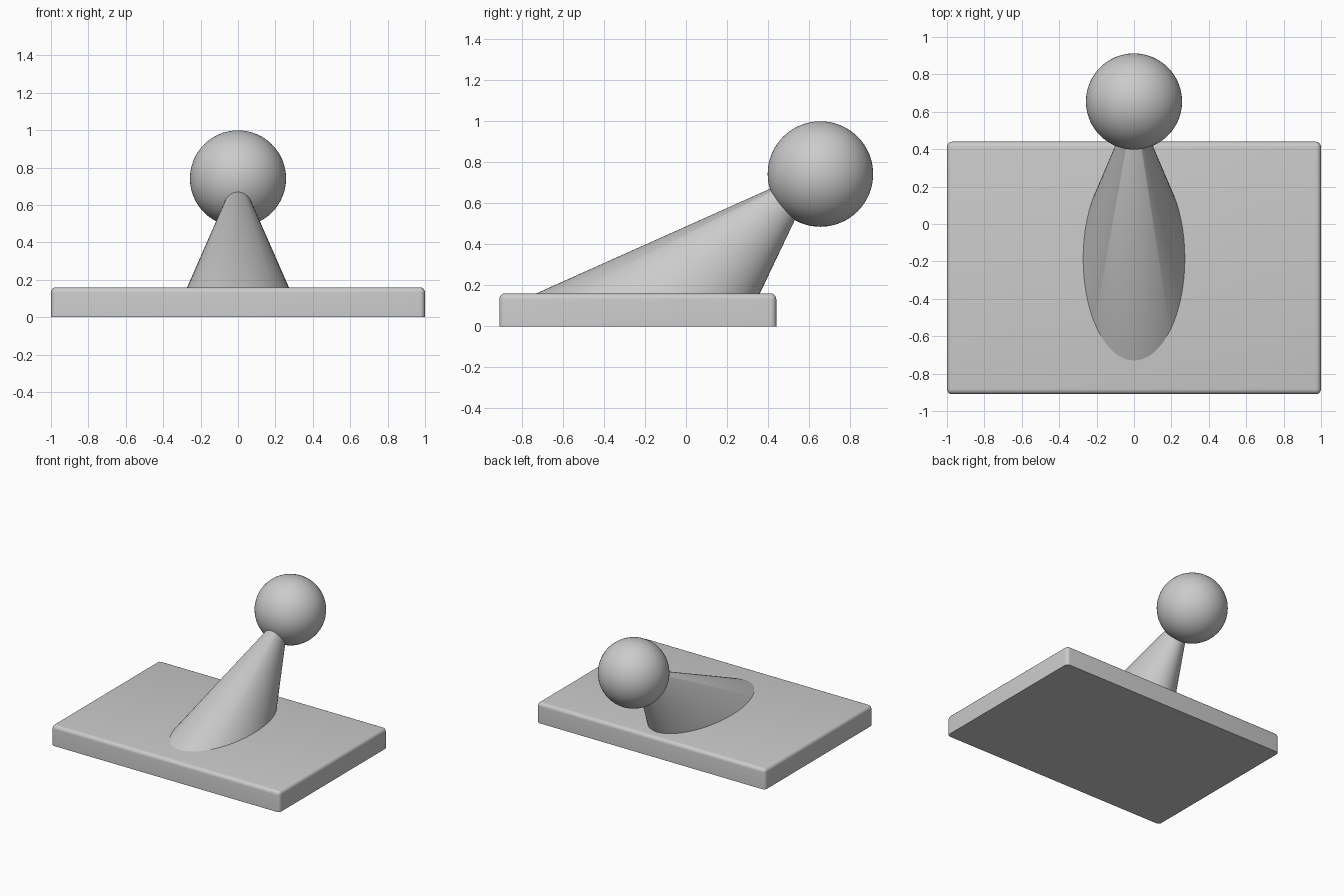
import bpy, bmesh, math
from mathutils import Vector

cube = bpy.data.objects.get("Cube")
if cube:
    bpy.data.objects.remove(cube, do_unlink=True)

grey = bpy.data.materials.new("plain grey")
grey.use_nodes = True
colour = (0.6, 0.6, 0.6, 1)
grey.diffuse_color = colour
grey.node_tree.nodes["Principled BSDF"].inputs["Base Color"].default_value = colour


def add_part(name, bm, angle=40):
    """Turn a bmesh into a smooth-shaded object with the grey material."""
    bmesh.ops.recalc_face_normals(bm, faces=bm.faces)
    mesh = bpy.data.meshes.new(name)
    bm.to_mesh(mesh)
    bm.free()
    mesh.materials.append(grey)
    obj = bpy.data.objects.new(name, mesh)
    bpy.context.collection.objects.link(obj)
    bpy.ops.object.select_all(action="DESELECT")
    obj.select_set(True)
    bpy.context.view_layer.objects.active = obj
    bpy.ops.object.shade_smooth_by_angle(angle=math.radians(angle))
    return obj


# Base plate: rounded on the top and upright edges, square underneath
width, front, back, height = 2.0, -0.91, 0.44, 0.16
bm = bmesh.new()
bmesh.ops.create_cube(bm, size=1)
bmesh.ops.scale(bm, vec=(width, back - front, height), verts=bm.verts)
bmesh.ops.translate(bm, vec=(0, (front + back) / 2, height / 2), verts=bm.verts)
rounded = [e for e in bm.edges if any(v.co.z > 0.01 for v in e.verts)]
bmesh.ops.bevel(bm, geom=rounded, offset=0.028, segments=5, profile=0.5, affect="EDGES")
add_part("base_plate", bm)

# Leaning stem: slanted elliptical cone that ends inside the ball
apex = Vector((0, 0.655, 0.78))
foot = Vector((0, -0.185, height))
rings = []
bm = bmesh.new()
for t in (-0.03, 0.86):
    centre = foot.lerp(apex, t)
    rings.append([bm.verts.new(centre + (1 - t) * Vector((0.272 * math.cos(a), 0.545 * math.sin(a), 0)))
                  for a in (math.tau * i / 64 for i in range(64))])
for i in range(64):
    j = (i + 1) % 64
    bm.faces.new((rings[0][i], rings[0][j], rings[1][j], rings[1][i]))
for ring in rings:
    bm.faces.new(ring)
add_part("leaning_stem", bm)

# Ball on the end of the stem
bm = bmesh.new()
bmesh.ops.create_uvsphere(bm, u_segments=64, v_segments=32, radius=0.257)
bmesh.ops.translate(bm, vec=(0, 0.655, 0.742), verts=bm.verts)
add_part("ball", bm)
